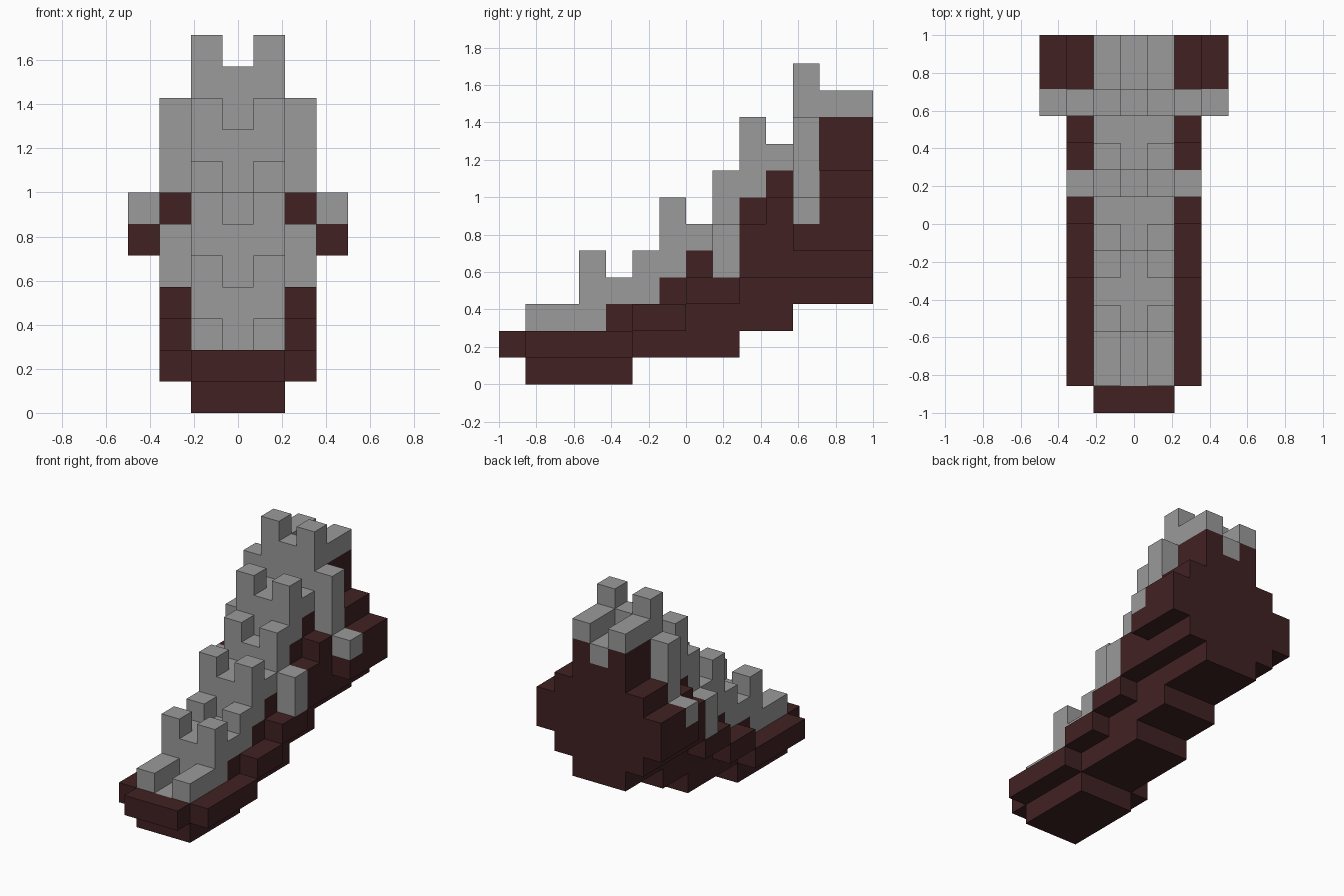
import bpy
import bmesh
import math
from mathutils import Vector

cube = bpy.data.objects.get("Cube")
if cube:
    bpy.data.objects.remove(cube, do_unlink=True)

U = 1 / 7          # edge length of one block
LENGTH = 14        # blocks from front to back


def make_material(name, color):
    mat = bpy.data.materials.new(name)
    mat.use_nodes = True
    mat.diffuse_color = color
    mat.node_tree.nodes["Principled BSDF"].inputs["Base Color"].default_value = color
    return mat


wood = make_material("dark_red_wood", (0.053, 0.0155, 0.0165, 1))
stone = make_material("grey_stone", (0.325, 0.325, 0.325, 1))

parts = {}         # part name -> set of block cells
filled = set()     # every occupied cell


def fill(part, columns, rows, low, high):
    """Fill mirrored columns over a range of rows and heights with blocks."""
    for x in columns:
        for side in {x, -x}:
            for y in range(*rows):
                for z in range(low, high):
                    parts.setdefault(part, set()).add((side, y, z))
                    filled.add((side, y, z))


# Keel and stone spine: rows, underside, wood top, merlon top, gap top
fill("bow_block", (0, 1), (0, 1), 1, 2)
spine = [
    ((1, 3), 0, 2, 3, 2),
    ((3, 4), 0, 2, 5, 4),
    ((4, 5), 0, 3, 4, 4),
    ((5, 6), 1, 3, 5, 4),
    ((6, 7), 1, 4, 7, 6),
    ((7, 8), 1, 5, 6, 6),
    ((8, 9), 1, 5, 8, 7),
    ((9, 10), 2, 7, 10, 9),
    ((10, 11), 2, 8, 9, 9),
    ((11, 12), 3, 7, 12, 11),
    ((12, 14), 3, 10, 11, 10),
]
for rows, under, wood_top, merlon, gap in spine:
    for column, top in ((1, merlon), (0, gap)):
        split = min(wood_top, top - 1)
        fill("keel", (column,), rows, under, split)
        fill("stone_battlements", (column,), rows, split, top)

# Stepped side ledges: rows, underside, top
ledges = [
    ((1, 5), 1, 2), ((5, 7), 2, 3), ((7, 8), 3, 4), ((8, 9), 3, 4),
    ((9, 10), 4, 6), ((10, 11), 4, 7), ((11, 12), 4, 7), ((12, 14), 4, 8),
]
for rows, under, top in ledges:
    fill("side_ledges", (2,), rows, under, top)

# Outer rear ledges
fill("outer_ledges", (3,), (11, 12), 5, 6)
fill("outer_ledges", (3,), (12, 14), 5, 7)

# Stone buttresses on the ledges
fill("front_buttresses", (2,), (8, 9), 4, 6)
fill("rear_buttresses", (2,), (11, 12), 7, 10)
fill("outer_buttresses", (3,), (11, 12), 6, 7)

DIRECTIONS = [Vector(d) for d in
              ((1, 0, 0), (-1, 0, 0), (0, 1, 0), (0, -1, 0), (0, 0, 1), (0, 0, -1))]


def build(name, cells, material):
    """Join the cells of a part into one outer surface."""
    bm = bmesh.new()
    for cell in sorted(cells):
        center = Vector(cell) + Vector((0, 0.5 - LENGTH / 2, 0.5))
        for d in DIRECTIONS:
            if tuple(int(c + n) for c, n in zip(cell, d)) in filled:
                continue
            a = Vector((d.y, d.z, d.x))
            b = d.cross(a)
            corners = [center + (d + a * i + b * j) / 2
                       for i, j in ((-1, -1), (1, -1), (1, 1), (-1, 1))]
            bm.faces.new([bm.verts.new(c * U) for c in corners])
    bmesh.ops.remove_doubles(bm, verts=bm.verts, dist=U / 100)
    bmesh.ops.dissolve_limit(bm, angle_limit=math.radians(1),
                             verts=bm.verts, edges=bm.edges)
    mesh = bpy.data.meshes.new(name)
    bm.to_mesh(mesh)
    bm.free()
    mesh.materials.append(material)
    bpy.context.collection.objects.link(bpy.data.objects.new(name, mesh))


for name, cells in parts.items():
    is_stone = "stone" in name or "buttresses" in name
    build(name, cells, stone if is_stone else wood)
